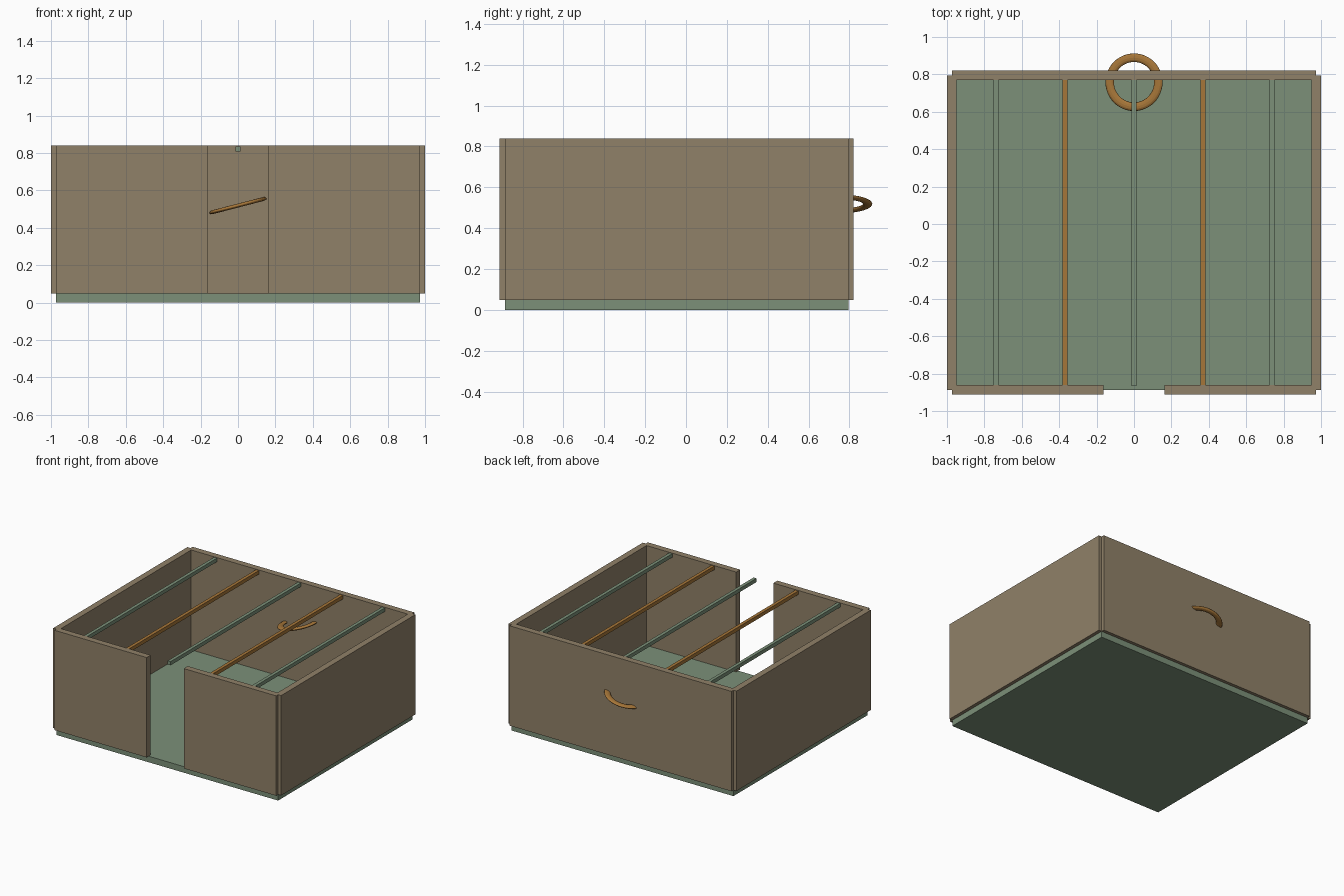
import bpy, math

if "Cube" in bpy.data.objects:
    bpy.data.objects.remove(bpy.data.objects["Cube"])


def material(name, rgb):
    m = bpy.data.materials.new(name)
    m.diffuse_color = (*rgb, 1)
    m.use_nodes = True
    m.node_tree.nodes["Principled BSDF"].inputs["Base Color"].default_value = m.diffuse_color
    return m


TAN = material("tan", (0.28, 0.22, 0.14))
GREEN = material("green", (0.20, 0.28, 0.19))
ORANGE = material("orange", (0.38, 0.18, 0.04))


def box(name, x, y, z, mat):
    """Box from (min, max) ranges on each axis."""
    bpy.ops.mesh.primitive_cube_add(size=1, location=[(a + b) / 2 for a, b in (x, y, z)])
    ob = bpy.context.object
    ob.name = name
    ob.scale = [b - a for a, b in (x, y, z)]
    bpy.ops.object.transform_apply(location=False, rotation=False, scale=True)
    ob.data.materials.append(mat)
    return ob


EX, FRONT, BACK = 0.973, -0.887, 0.795   # floor edges, walls centred on them
T = 0.025                                # half wall thickness
WALL_Z = (0.048, 0.84)
DOOR = 0.163

# floor slab
box("floor", (-EX, EX), (FRONT, BACK), (0, 0.048), GREEN)

# walls, with a doorway in the front
box("back_wall", (-EX, EX), (BACK - T, BACK + T), WALL_Z, TAN)
for side, s in (("left", -1), ("right", 1)):
    box(side + "_wall", sorted((s * 0.95, s * 1.0)), (FRONT, BACK), WALL_Z, TAN)
    box(side + "_front_wall", sorted((s * DOOR, s * EX)), (FRONT - T, FRONT + T), WALL_Z, TAN)

# roof beams, alternating colours
for i in range(5):
    x = (i - 2) * 0.3685
    box(f"roof_beam_{i + 1}", (x - 0.013, x + 0.013), (-0.865, 0.772),
        (0.807, 0.836), ORANGE if i % 2 else GREEN)

# flattened, tilted ring passing through the back wall
bpy.ops.mesh.primitive_torus_add(major_segments=48, minor_segments=12, major_radius=0.131,
                                 minor_radius=0.023, location=(0, 0.758, 0.519),
                                 rotation=(0, math.radians(-14.5), 0))
ring = bpy.context.object
ring.name = "wall_ring"
ring.scale = (1.025, 1, 0.45)
ring.data.materials.append(ORANGE)
bpy.ops.object.shade_smooth_by_angle()
